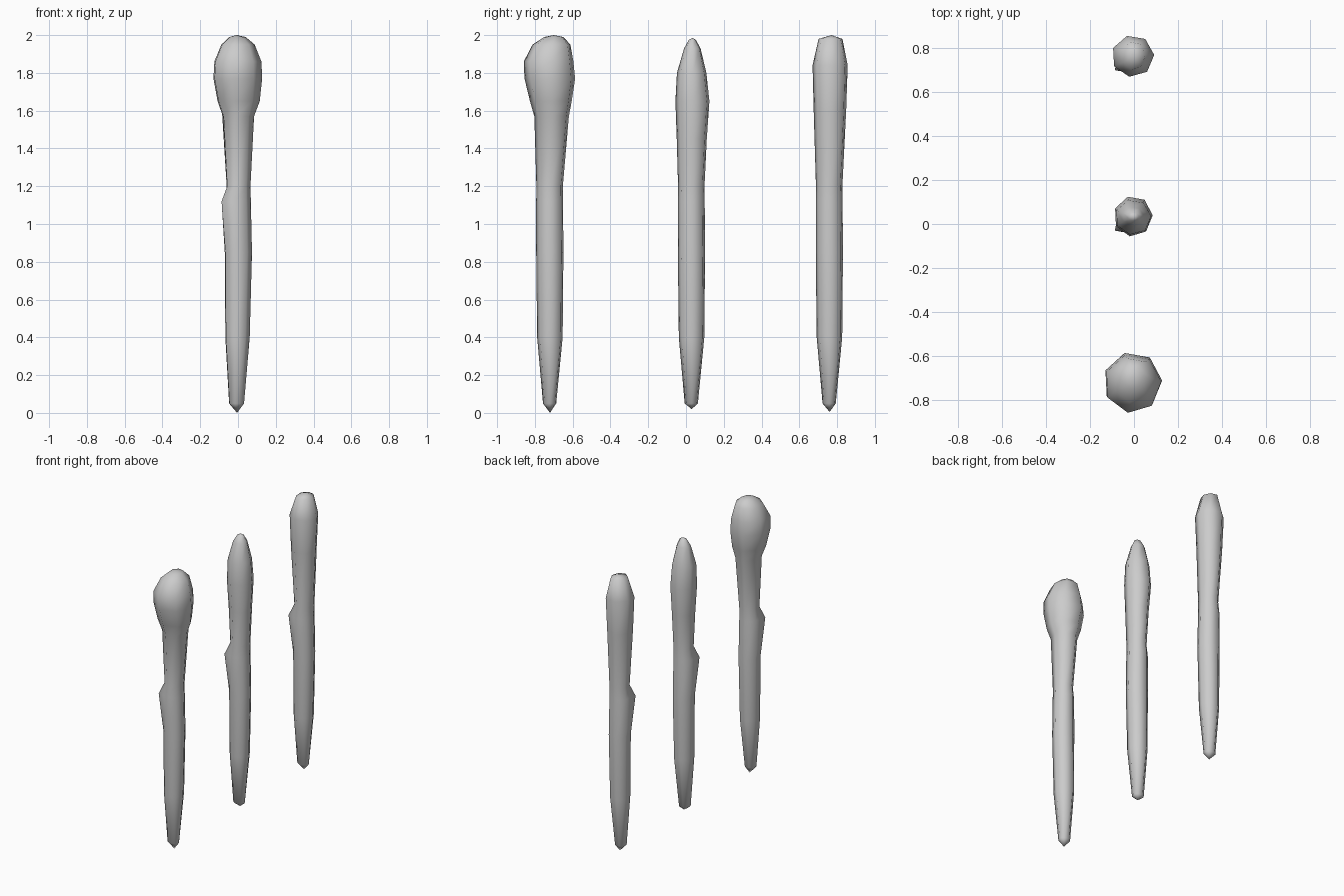
import bpy, bmesh, math

SIDES = 7
ANG = [math.radians(3 + 360 * k / SIDES) for k in range(SIDES)]
CMAX, CMIN = max(map(math.cos, ANG)), min(map(math.cos, ANG))
SMAX, SMIN = max(map(math.sin, ANG)), min(map(math.sin, ANG))


def stake(name, cy, base, rings, top, bump):
    """Loft seven-sided rings (z, xmin, xmax, ymin, ymax) between two tips."""
    bm = bmesh.new()
    loops = []
    for z, x0, x1, y0, y1 in rings:
        loops.append([bm.verts.new((
            x0 + (x1 - x0) * (math.cos(a) - CMIN) / (CMAX - CMIN),
            cy + y0 + (y1 - y0) * (math.sin(a) - SMIN) / (SMAX - SMIN), z)) for a in ANG])
    # small whittled barb on the front-left edge
    loops[bump][4].co.x = -0.087
    loops[bump][4].co.y = cy - 0.06
    lo = bm.verts.new((-0.005, cy, base))
    hi = bm.verts.new((top[0], cy + top[1], top[2]))
    for i in range(SIDES):
        j = (i + 1) % SIDES
        for a, b in zip(loops, loops[1:]):
            bm.faces.new((a[i], a[j], b[j], b[i]))
        bm.faces.new((lo, loops[0][j], loops[0][i]))
        bm.faces.new((hi, loops[-1][i], loops[-1][j]))
    bmesh.ops.recalc_face_normals(bm, faces=bm.faces[:])
    for f in bm.faces:
        f.smooth = True
    me = bpy.data.meshes.new(name)
    bm.to_mesh(me)
    bm.free()
    ob = bpy.data.objects.new(name, me)
    bpy.context.collection.objects.link(ob)
    return ob


# shaft shared by all three stakes, y relative to the stake axis
shaft = [
    (0.05, -0.047, 0.032, -0.037, 0.033),
    (0.40, -0.067, 0.062, -0.068, 0.067),
    (0.85, -0.070, 0.074, -0.073, 0.071),
    (1.12, -0.070, 0.068, -0.073, 0.069),
    (1.20, -0.060, 0.066, -0.072, 0.068),
]

# stake with a rounded club head
stake("club_head_stake", -0.72, 0.0, shaft + [
    (1.57, -0.080, 0.085, -0.083, 0.100),
    (1.65, -0.108, 0.115, -0.106, 0.115),
    (1.77, -0.130, 0.128, -0.135, 0.133),
    (1.86, -0.125, 0.124, -0.139, 0.124),
    (1.95, -0.088, 0.088, -0.092, 0.108),
    (1.99, -0.045, 0.040, -0.030, 0.070),
], (-0.01, 0.02, 2.0), 3)

# stake with a tapered tip
stake("tapered_stake", 0.03, 0.02, shaft + [
    (1.45, -0.072, 0.076, -0.079, 0.080),
    (1.65, -0.086, 0.085, -0.086, 0.094),
    (1.80, -0.080, 0.078, -0.078, 0.078),
    (1.93, -0.050, 0.045, -0.040, 0.047),
    (1.975, -0.025, 0.022, -0.015, 0.022),
], (0.0, 0.005, 1.985), 3)

# stake with a blunt tip
stake("blunt_stake", 0.76, 0.005, shaft + [
    (1.60, -0.085, 0.080, -0.084, 0.088),
    (1.84, -0.095, 0.092, -0.090, 0.096),
    (1.98, -0.052, 0.052, -0.058, 0.068),
], (0.0, 0.01, 2.0), 3)
